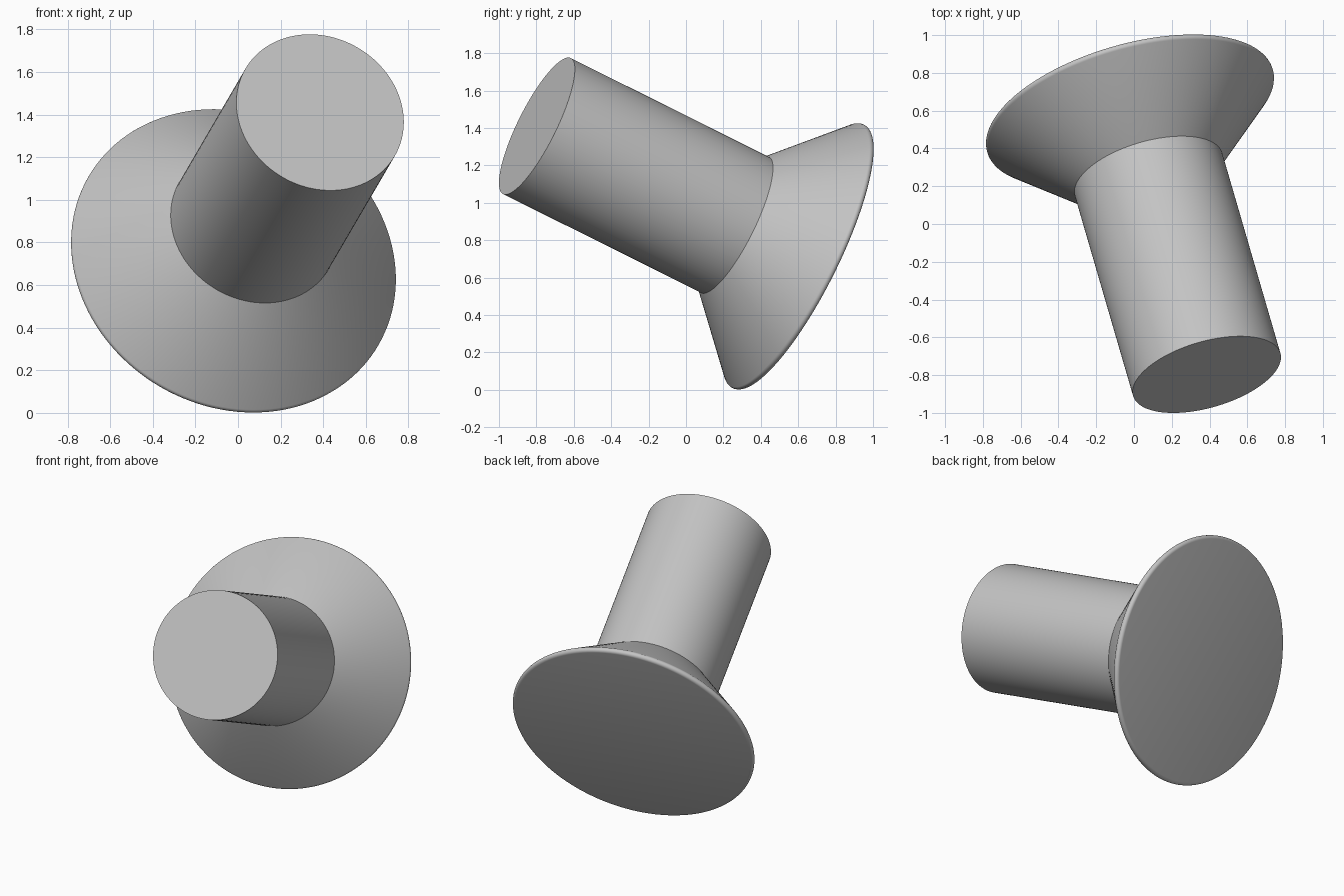
import bpy, bmesh, math
from mathutils import Matrix, Vector

if "Cube" in bpy.data.objects:
    bpy.data.objects.remove(bpy.data.objects["Cube"], do_unlink=True)

AXIS = Vector((0.252, -0.866, 0.432)).normalized()   # head towards shank tip
JOINT = Vector((0.077, 0.262, 0.882))                # where shank meets head
SHANK_R, SHANK_LEN = 0.406, 1.223
RIM_R, RIM_DEPTH, ROUND = 0.767, 0.39, 0.02          # rounded rim of the head
SEGMENTS = 128

grey = bpy.data.materials.new("plain grey")
grey.use_nodes = True
colour = (0.55, 0.55, 0.55, 1)
grey.diffuse_color = colour
grey.node_tree.nodes["Principled BSDF"].inputs["Base Color"].default_value = colour


def lathe(name, profile):
    """Revolve (radius, height) points and lay the result along the axis."""
    bm = bmesh.new()
    verts = [bm.verts.new((r, 0, h)) for r, h in profile]
    edges = [bm.edges.new(pair) for pair in zip(verts, verts[1:])]
    bmesh.ops.spin(bm, geom=verts + edges, cent=(0, 0, 0), axis=(0, 0, 1),
                   angle=math.tau, steps=SEGMENTS)
    bmesh.ops.remove_doubles(bm, verts=bm.verts, dist=0.0001)
    bmesh.ops.recalc_face_normals(bm, faces=bm.faces)
    # The open end at the joint leaves orientation to be checked on the flat end
    end = max(bm.faces, key=lambda f: abs(f.calc_center_median().z))
    if end.normal.z * end.calc_center_median().z < 0:
        bmesh.ops.reverse_faces(bm, faces=bm.faces)
    mesh = bpy.data.meshes.new(name)
    bm.to_mesh(mesh)
    bm.free()
    mesh.materials.append(grey)
    obj = bpy.data.objects.new(name, mesh)
    bpy.context.collection.objects.link(obj)
    obj.matrix_world = (Matrix.Translation(JOINT)
                        @ AXIS.to_track_quat('Z', 'Y').to_matrix().to_4x4())
    bpy.ops.object.select_all(action='DESELECT')
    obj.select_set(True)
    bpy.context.view_layer.objects.active = obj
    bpy.ops.object.shade_smooth_by_angle(angle=math.radians(30))
    return obj


# Straight cylindrical shank with a flat tip
lathe("shank", [(SHANK_R, 0), (SHANK_R, SHANK_LEN), (0, SHANK_LEN)])

# Countersunk head: cone, rounded rim, flat back
rim = []
for i in range(9):
    a = math.radians(45 - 135 * i / 8)
    rim.append((RIM_R + ROUND * math.cos(a), -RIM_DEPTH + ROUND * math.sin(a)))
lathe("head", [(SHANK_R, 0)] + rim + [(0, -RIM_DEPTH - ROUND)])
